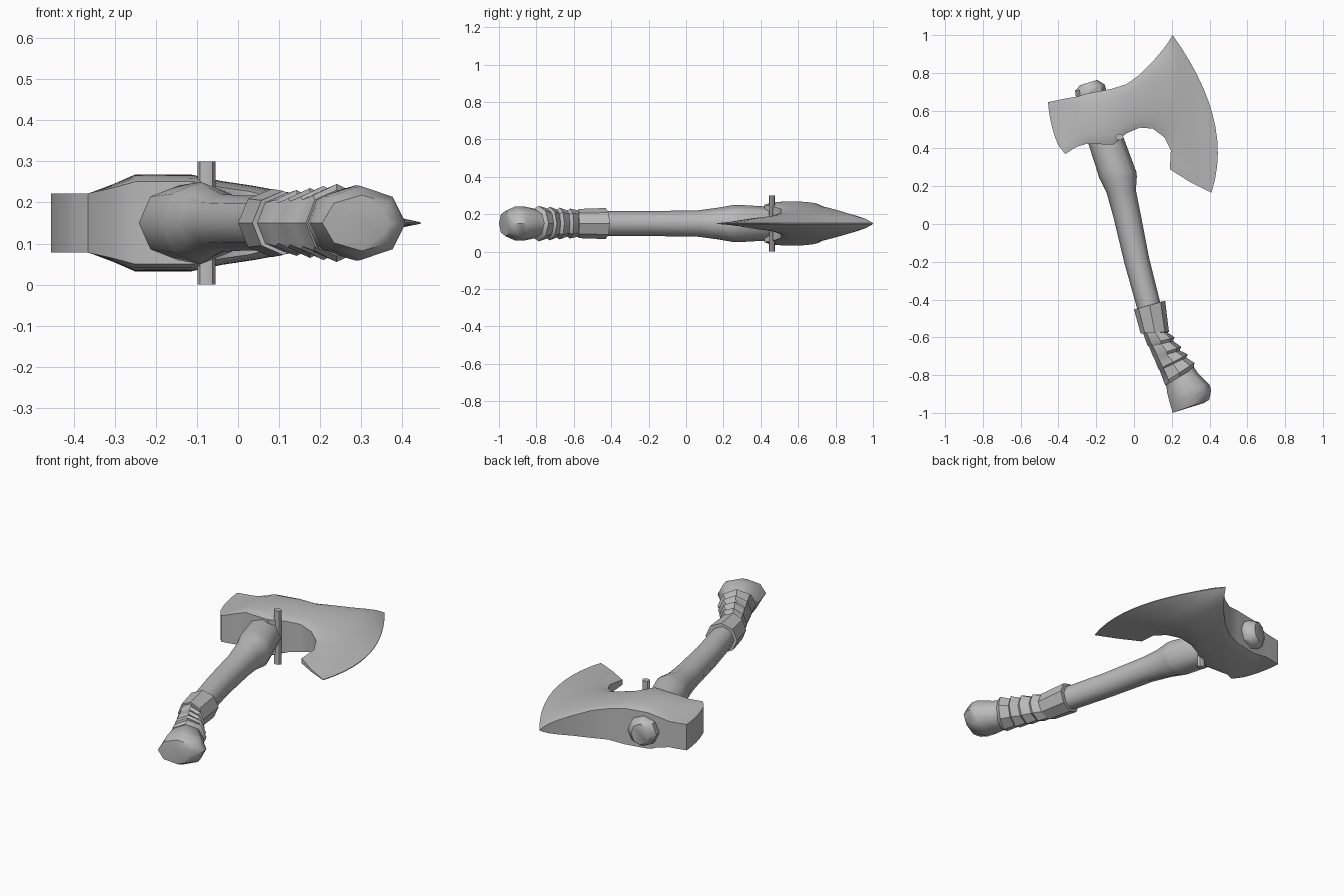
import bpy, bmesh, math

MID = 0.15          # height of the symmetry plane
SIDES = 8

grey = bpy.data.materials.new("plain_grey")
grey.diffuse_color = (0.5, 0.5, 0.5, 1)


def finish(bm, name, angle):
    bmesh.ops.recalc_face_normals(bm, faces=bm.faces)
    mesh = bpy.data.meshes.new(name)
    bm.to_mesh(mesh)
    bm.free()
    mesh.materials.append(grey)
    ob = bpy.data.objects.new(name, mesh)
    bpy.context.collection.objects.link(ob)
    bpy.ops.object.select_all(action='DESELECT')
    ob.select_set(True)
    bpy.context.view_layer.objects.active = ob
    bpy.ops.object.shade_smooth_by_angle(angle=math.radians(angle))
    return ob


def tube(name, stations, angle=50):
    """Loft of octagons; each station: left x, y, right x, y, half height."""
    bm = bmesh.new()
    rings = []
    for lx, ly, rx, ry, h in stations:
        cx, cy, wx, wy = (lx + rx) / 2, (ly + ry) / 2, (rx - lx) / 2, (ry - ly) / 2
        ring = []
        for i in range(SIDES):
            a = 2 * math.pi * i / SIDES
            c = math.cos(a)
            ring.append(bm.verts.new((cx + wx * c, cy + wy * c, MID + h * math.sin(a))))
        rings.append(ring)
    for a, b in zip(rings, rings[1:]):
        for i in range(SIDES):
            j = (i + 1) % SIDES
            bm.faces.new((a[i], a[j], b[j], b[i]))
    bm.faces.new(rings[0])
    bm.faces.new(rings[-1])
    return finish(bm, name, angle)


# Wooden shaft with a swelling below the head
tube("shaft", [
    (-0.26, 0.62, -0.14, 0.65, .08), (-0.24, 0.42, -0.06, 0.47, .09),
    (-0.195, 0.28, 0.013, 0.275, .10), (-0.185, 0.245, 0.015, 0.25, .098),
    (-0.145, 0.165, 0.01, 0.18, .085), (-0.11, 0.04, 0.03, 0.08, .07),
    (-0.05, -0.21, 0.08, -0.18, .067), (0.02, -0.46, 0.14, -0.42, .067)])

# Shaft end standing out above the head
tube("shaft_top", [
    (-0.285, 0.735, -0.195, 0.763, .058), (-0.312, 0.705, -0.155, 0.738, .078),
    (-0.308, 0.675, -0.147, 0.71, .08), (-0.27, 0.58, -0.14, 0.62, .08)], 40)

# Wrapped grip: collar followed by overlapping slanted bands
tube("grip", [
    (0.02, -0.447, 0.14, -0.412, .066), (0.0, -0.452, 0.165, -0.407, .083),
    (0.035, -0.58, 0.185, -0.57, .078), (0.047, -0.575, 0.178, -0.575, .07),
    (0.07, -0.64, 0.215, -0.60, .08), (0.08, -0.65, 0.207, -0.62, .07),
    (0.10, -0.70, 0.25, -0.65, .085), (0.106, -0.71, 0.242, -0.67, .075),
    (0.13, -0.77, 0.285, -0.69, .09), (0.136, -0.775, 0.277, -0.707, .08),
    (0.16, -0.84, 0.32, -0.735, .095), (0.165, -0.855, 0.315, -0.765, .08)], 35)

# Flared pommel
tube("pommel", [
    (0.165, -0.84, 0.315, -0.755, .075), (0.172, -0.86, 0.335, -0.785, .082),
    (0.175, -0.89, 0.40, -0.85, .092), (0.19, -0.95, 0.408, -0.88, .09),
    (0.205, -1.0, 0.398, -0.93, .068), (0.25, -0.985, 0.37, -0.948, .04)])

# Axe head: sections from the poll to the cutting edge
# top x, y, bottom x, y, bulge, half thickness, thickness factor at the rims
SECTIONS = [
    (-0.455, 0.645, -0.402, 0.42, -0.01, .072, 1.0),
    (-0.36, 0.665, -0.365, 0.37, 0, .072, 1.0),
    (-0.30, 0.675, -0.305, 0.408, 0, .095, .9),
    (-0.25, 0.69, -0.25, 0.425, 0, .118, .85),
    (-0.12, 0.715, -0.11, 0.42, 0, .118, .85),
    (-0.04, 0.74, -0.04, 0.48, 0, .102, .85),
    (0.03, 0.79, 0.03, 0.51, .01, .09, .85),
    (0.10, 0.86, 0.10, 0.505, .02, .075, .75),
    (0.15, 0.92, 0.16, 0.46, .035, .06, .65),
    (0.18, 0.96, 0.195, 0.39, .05, .05, .5),
    (0.192, 0.98, 0.19, 0.29, .075, .04, .35),
    (0.20, 0.993, 0.30, 0.22, .095, .022, .3),
    (0.205, 1.0, 0.41, 0.165, .108, .002, 1.0)]
N = 12
bm = bmesh.new()
loops = []
for tx, ty, bx, by, bulge, h, rim in SECTIONS:
    upper, lower = [], []
    for k in range(N + 1):
        v = k / N
        arch = 4 * v * (1 - v)
        x = tx + (bx - tx) * v + bulge * arch * (0.9 + 0.2 * v)
        y = ty + (by - ty) * v
        t = h * (rim + (1 - rim) * arch ** 0.6)
        upper.append(bm.verts.new((x, y, MID + t)))
        lower.append(bm.verts.new((x, y, MID - t)))
    loops.append(upper + lower[::-1])
for a, b in zip(loops, loops[1:]):
    for i in range(len(a)):
        j = (i + 1) % len(a)
        bm.faces.new((a[i], a[j], b[j], b[i]))
for loop in (loops[0], loops[-1]):
    for k in range(N):
        bm.faces.new((loop[k], loop[k + 1], loop[-2 - k], loop[-1 - k]))
finish(bm, "axe_head", 40)

# Cross pin through the shaft under the head
bm = bmesh.new()
bmesh.ops.create_cone(bm, cap_ends=True, segments=8, radius1=0.022, radius2=0.022, depth=0.3)
for vert in bm.verts:
    vert.co.x += -0.077
    vert.co.y = vert.co.y * 0.75 + 0.46
    vert.co.z += MID
finish(bm, "cross_pin", 40)
